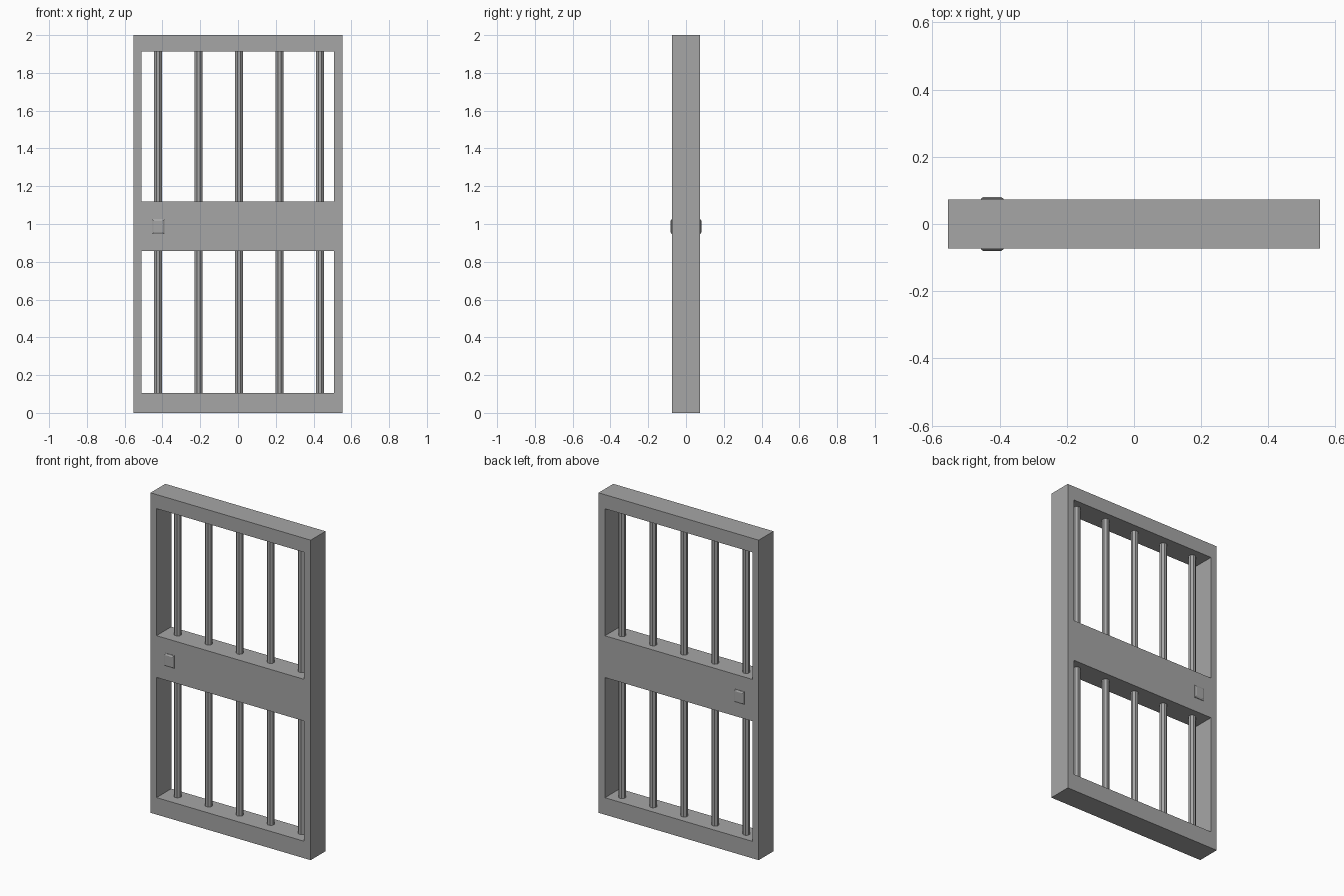
import bpy, bmesh, math
from mathutils import Matrix

if "Cube" in bpy.data.objects:
    bpy.data.objects.remove(bpy.data.objects["Cube"])

steel = bpy.data.materials.new("grey steel")
steel.diffuse_color = (0.38, 0.38, 0.38, 1)
steel.use_nodes = True
steel.node_tree.nodes["Principled BSDF"].inputs["Base Color"].default_value = steel.diffuse_color

HALF_DEPTH = 0.073


def finish(name, bm):
    bmesh.ops.recalc_face_normals(bm, faces=bm.faces)
    mesh = bpy.data.meshes.new(name)
    bm.to_mesh(mesh)
    bm.free()
    mesh.materials.append(steel)
    obj = bpy.data.objects.new(name, mesh)
    bpy.context.collection.objects.link(obj)
    return obj


# Door frame: a grid of cells with the two openings left out, extruded in depth
xs = [-0.554, -0.512, 0.509, 0.554]
zs = [0, 0.106, 0.857, 1.118, 1.912, 2.0]
bm = bmesh.new()
grid = [[bm.verts.new((x, -HALF_DEPTH, z)) for x in xs] for z in zs]
for r in range(5):
    for c in range(3):
        if c == 1 and r in (1, 3):
            continue
        bm.faces.new((grid[r][c], grid[r][c + 1], grid[r + 1][c + 1], grid[r + 1][c]))
ext = bmesh.ops.extrude_face_region(bm, geom=bm.faces[:], use_keep_orig=True)
moved = [g for g in ext["geom"] if isinstance(g, bmesh.types.BMVert)]
bmesh.ops.translate(bm, verts=moved, vec=(0, 2 * HALF_DEPTH, 0))
finish("door_frame", bm)

# Vertical bars, running between the rails in each opening
for label, z0, z1 in (("lower", 0.106, 0.857), ("upper", 1.118, 1.912)):
    for i in range(5):
        bm = bmesh.new()
        place = (Matrix.Translation((0.005 + 0.2145 * (i - 2), 0.01, (z0 + z1) / 2))
                 @ Matrix.Rotation(math.pi / 8, 4, 'Z'))
        bmesh.ops.create_cone(bm, cap_ends=True, segments=8, radius1=0.022,
                              radius2=0.022, depth=z1 - z0 + 0.02, matrix=place)
        finish(f"{label}_bar_{i + 1}", bm)

# Lock plates with sloped rims, one on each face of the middle rail
for label, side in (("front", -1), ("back", 1)):
    bm = bmesh.new()
    rings = []
    for w, h, y in ((0.033, 0.04, 0.07), (0.033, 0.04, 0.076), (0.025, 0.031, 0.081)):
        rings.append([bm.verts.new((-0.422 + sx * w, side * y, 0.986 + sz * h))
                      for sx, sz in ((-1, -1), (1, -1), (1, 1), (-1, 1))])
    for a, b in zip(rings, rings[1:]):
        for k in range(4):
            n = (k + 1) % 4
            bm.faces.new((a[k], a[n], b[n], b[k]))
    bm.faces.new(rings[0])
    bm.faces.new(rings[-1])
    finish(f"{label}_lock_plate", bm)
